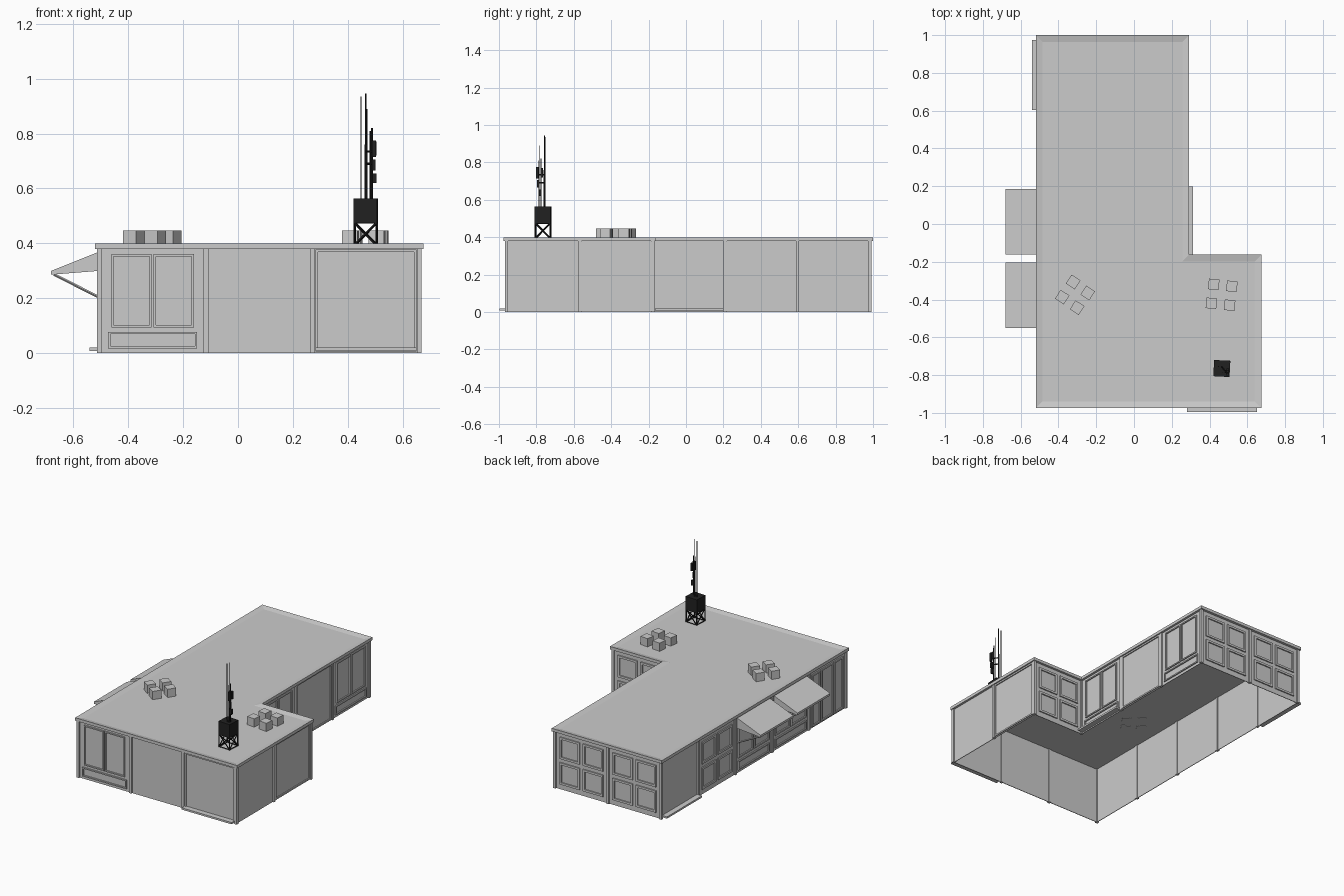
import bpy, bmesh, math
from mathutils import Matrix, Vector

if "Cube" in bpy.data.objects:
    bpy.data.objects.remove(bpy.data.objects["Cube"])

DARK = bpy.data.materials.new("dark_metal")
DARK.diffuse_color = (0.015, 0.015, 0.015, 1)
DARK.use_nodes = True
DARK.node_tree.nodes["Principled BSDF"].inputs["Base Color"].default_value = DARK.diffuse_color


def finish(name, bm, mat=None):
    bmesh.ops.recalc_face_normals(bm, faces=bm.faces)
    me = bpy.data.meshes.new(name)
    bm.to_mesh(me)
    bm.free()
    ob = bpy.data.objects.new(name, me)
    bpy.context.collection.objects.link(ob)
    if mat:
        me.materials.append(mat)
    return ob


def box(bm, lo, hi, frame=Matrix()):
    lo, hi = Vector(lo), Vector(hi)
    m = frame @ Matrix.Translation((lo + hi) / 2) @ Matrix.Diagonal((*(hi - lo), 1))
    bmesh.ops.create_cube(bm, size=1, matrix=m)


def rod(bm, a, b, r, sides=8):
    a, b = Vector(a), Vector(b)
    d = b - a
    m = Matrix.Translation((a + b) / 2) @ d.to_track_quat('Z', 'Y').to_matrix().to_4x4()
    bmesh.ops.create_cone(bm, cap_ends=True, segments=sides, radius1=r, radius2=r,
                          depth=d.length, matrix=m)


def ring(bm, u0, u1, z0, z1, t, d, fr):
    # rectangular moulding standing d proud of the wall
    for lo, hi in (((u0, 0, z0), (u0 + t, d, z1)), ((u1 - t, 0, z0), (u1, d, z1)),
                   ((u0 + t, 0, z0), (u1 - t, d, z0 + t)), ((u0 + t, 0, z1 - t), (u1 - t, d, z1))):
        box(bm, lo, hi, fr)


H = 0.382
X0, X1, XI, Y0, YI, Y1 = -0.505, 0.66, 0.277, -0.96, -0.177, 0.983


def bay(name, fr, w, kind):
    # local axes: u along the wall, d outwards, z up
    bm = bmesh.new()
    box(bm, (0, -0.004, 0), (w, 0, H), fr)
    if 'shop' in kind:
        for a in (0.05, w / 2 + 0.01):
            ring(bm, a - 0.006, a + w / 2 - 0.054, 0.094, 0.361, 0.008, 0.008, fr)
        ring(bm, 0.032, w - 0.032, 0.018, 0.078, 0.008, 0.008, fr)
    if 'grid' in kind:
        for a in (0.035, w / 2 + 0.012):
            for z in (0.035, 0.205):
                ring(bm, a, a + w / 2 - 0.047, z, z + 0.145, 0.014, 0.008, fr)
    if 'rim' in kind:
        ring(bm, 0.01, w - 0.01, 0.006, H - 0.004, 0.01, 0.007, fr)
    if 'door' in kind:
        for a, b in ((0.03, 0.12), (0.13, 0.255), (0.265, w - 0.03)):
            ring(bm, a, b, 0.01, 0.355, 0.01, 0.008, fr)
    if 'display' in kind:
        ring(bm, 0.03, w / 2 - 0.006, 0.1, 0.3, 0.01, 0.008, fr)
        ring(bm, w / 2 + 0.006, w - 0.03, 0.1, 0.3, 0.01, 0.008, fr)
        ring(bm, 0.03, w - 0.03, 0.018, 0.078, 0.008, 0.008, fr)
    if 'step' in kind:
        box(bm, (0.01, 0, 0.008), (w - 0.01, 0.036, 0.02), fr)
    finish(name, bm)
    if 'awning' in kind:
        awning(name + "_awning", fr, w)


def awning(name, fr, w):
    bm = bmesh.new()
    a, b = w / 2 - 0.173, w / 2 + 0.173
    prof = [(0, 0.37), (0.175, 0.3), (0.175, 0.286), (0, 0.3)]
    L, R = [[bm.verts.new(fr @ Vector((u, d, z))) for d, z in prof] for u in (a, b)]
    bm.faces.new(L)
    bm.faces.new(R)
    for i in (0, 1):
        bm.faces.new((L[i], L[i + 1], R[i + 1], R[i]))
    for u in (a + 0.006, b - 0.006):
        rod(bm, fr @ Vector((u, 0.165, 0.287)), fr @ Vector((u, 0, 0.203)), 0.005, 4)
    finish(name, bm)


# walls, anticlockwise from the front left corner
walls = [
    ("front", (X0, Y0), (X1, Y0), ['shop', 'plain', 'rim step']),
    ("right_wing", (X1, Y0), (X1, YI), ['plain', 'rim']),
    ("wing_back", (X1, YI), (XI, YI), ['grid']),
    ("right", (XI, YI), (XI, Y1), ['shop step', 'rim', 'shop']),
    ("back", (XI, Y1), (X0, Y1), ['grid', 'grid']),
    ("left", (X0, Y1), (X0, Y0), ['step', 'grid', 'display awning', 'display awning', 'door']),
]
posts = bmesh.new()
for name, p, q, kinds in walls:
    p, q = Vector((*p, 0)), Vector((*q, 0))
    u = (q - p).normalized()
    out = Vector((u.y, -u.x, 0))
    w = (q - p).length / len(kinds)
    for i, k in enumerate(kinds):
        o = p + u * w * i
        fr = Matrix((u, out, (0, 0, 1))).transposed().to_4x4()
        fr.translation = o
        bay(f"{name}_wall_{i + 1}", fr, w, k)
        box(posts, (-0.009, -0.009, 0), (0.009, 0.009, H), fr)
finish("wall_posts", posts)

# roof slab with raised edge
o = 0.015
outline = [(X0 - o, Y0 - o), (X1 + o, Y0 - o), (X1 + o, YI + o), (XI + o, YI + o), (XI + o, 1), (X0 - o, 1)]
bm = bmesh.new()
f = bm.faces.new([bm.verts.new((x, y, 0.379)) for x, y in outline])
ext = bmesh.ops.extrude_face_region(bm, geom=[f], use_keep_orig=True)
vs = [v for v in ext['geom'] if isinstance(v, bmesh.types.BMVert)]
bmesh.ops.translate(bm, verts=vs, vec=(0, 0, 0.02))
top = [g for g in ext['geom'] if isinstance(g, bmesh.types.BMFace)]
bmesh.ops.recalc_face_normals(bm, faces=bm.faces)
bmesh.ops.inset_region(bm, faces=top, thickness=0.036, use_even_offset=True)
bmesh.ops.translate(bm, verts=top[0].verts, vec=(0, 0, -0.008))
finish("roof", bm)

# rooftop ventilation units in two clusters
clusters = [(-33, [(-0.322, -0.307), (-0.245, -0.365), (-0.38, -0.387), (-0.301, -0.443)]),
            (-6, [(0.422, -0.32), (0.518, -0.33), (0.41, -0.42), (0.506, -0.43)])]
for n, (ang, spots) in enumerate(clusters):
    bm = bmesh.new()
    for x, y in spots:
        fr = Matrix.Translation((x, y, 0)) @ Matrix.Rotation(math.radians(ang), 4, 'Z')
        box(bm, (-0.028, -0.028, 0.376), (0.028, 0.028, 0.446), fr)
    finish(f"vent_units_{n + 1}", bm)

# antenna tower: braced stand and cabinet
c = Matrix.Translation((0.465, -0.765, 0)) @ Matrix.Rotation(math.radians(-3), 4, 'Z')
bm = bmesh.new()
box(bm, (-0.043, -0.043, 0.475), (0.043, 0.043, 0.563), c)
finish("antenna_cabinet", bm, DARK)
bm = bmesh.new()
s = 0.04
corners = [(-s, -s), (s, -s), (s, s), (-s, s)]
for i in range(4):
    a, b = corners[i], corners[(i + 1) % 4]
    P = lambda k, z: c @ Vector((*k, z))
    lo, hi = 0.394, 0.475
    for k, z1, l, z2 in ((a, lo - 0.004, a, hi), (a, lo, b, hi), (b, lo, a, hi), (a, lo, b, lo), (a, hi, b, hi)):
        rod(bm, P(k, z1), P(l, z2), 0.0035, 6)
finish("antenna_stand", bm, DARK)

# masts with panel aerials
bm = bmesh.new()
for x, y, z, r in ((0.465, -0.757, 0.76, 0.005), (0.465, -0.757, 0.945, 0.0025),
                   (0.448, -0.755, 0.935, 0.0025), (0.482, -0.785, 0.81, 0.003),
                   (0.488, -0.775, 0.82, 0.003), (0.47, -0.785, 0.89, 0.002)):
    rod(bm, (x, y, 0.555), (x, y, z), r)
for z in (0.69, 0.735):
    rod(bm, (0.465, -0.757, z), (0.494, -0.792, z), 0.004)
finish("antenna_masts", bm, DARK)
bm = bmesh.new()
for x, y, z, h in ((0.495, -0.795, 0.745, 0.06), (0.497, -0.772, 0.745, 0.05),
                   (0.494, -0.79, 0.685, 0.04), (0.497, -0.78, 0.637, 0.035)):
    box(bm, (x - 0.007, y - 0.007, z - h / 2), (x + 0.007, y + 0.007, z + h / 2))
finish("panel_aerials", bm, DARK)
